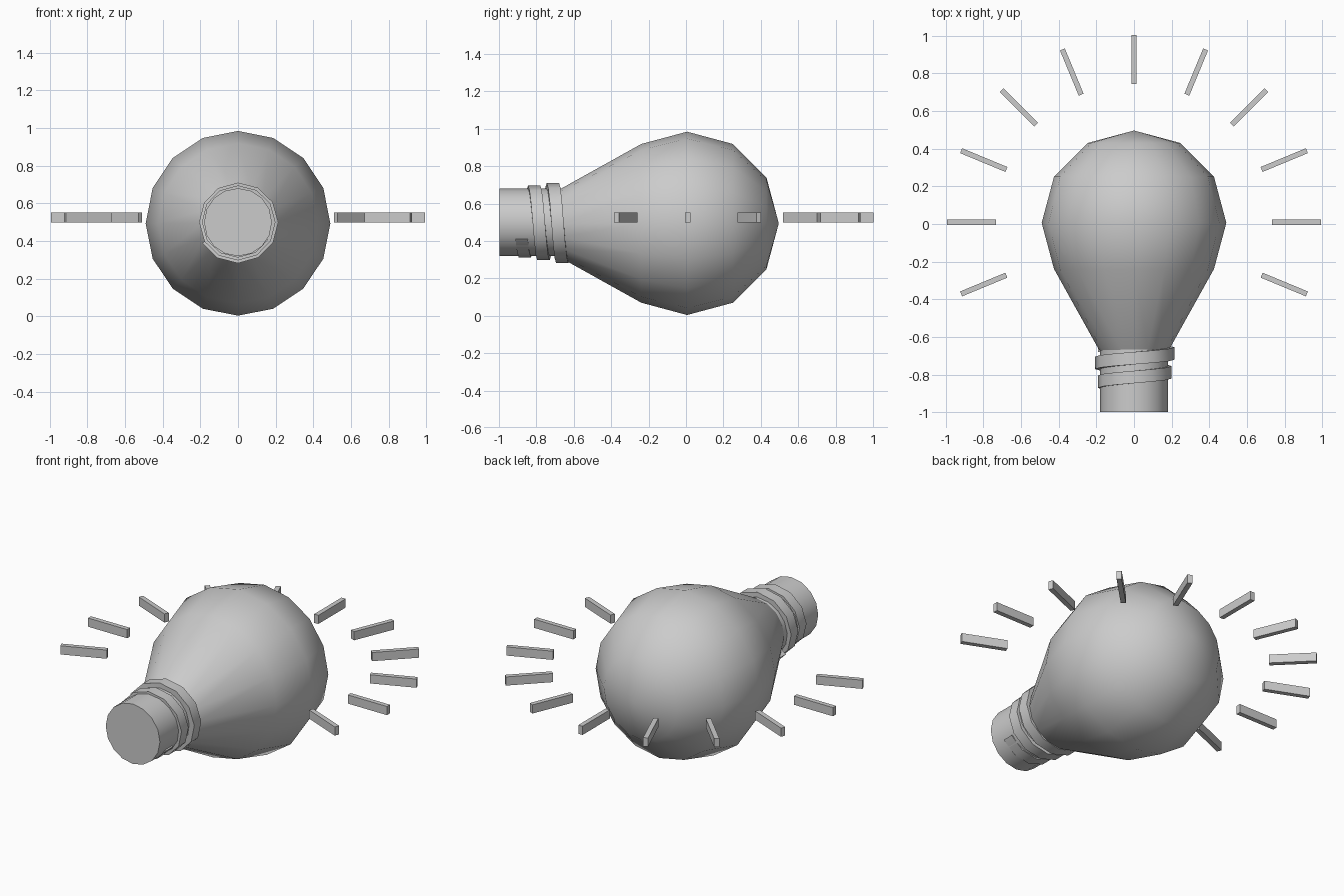
import bpy, bmesh
from math import sin, cos, radians, pi
from mathutils import Matrix

if "Cube" in bpy.data.objects:
    bpy.data.objects.remove(bpy.data.objects["Cube"])

AXIS_Z = 0.494
SIDES = 16


def finish(name, bm, smooth=None):
    bmesh.ops.remove_doubles(bm, verts=bm.verts, dist=1e-5)
    bmesh.ops.recalc_face_normals(bm, faces=bm.faces)
    mesh = bpy.data.meshes.new(name)
    bm.to_mesh(mesh)
    bm.free()
    ob = bpy.data.objects.new(name, mesh)
    bpy.context.collection.objects.link(ob)
    if smooth:
        bpy.ops.object.select_all(action='DESELECT')
        ob.select_set(True)
        bpy.context.view_layer.objects.active = ob
        bpy.ops.object.shade_smooth_by_angle(angle=radians(smooth))
    return ob


def lathe(name, profile, z, smooth):
    """Turn (y, radius) points around the lengthwise axis."""
    bm = bmesh.new()
    pts = [bm.verts.new((r, y, z)) for y, r in profile]
    edges = [bm.edges.new(p) for p in zip(pts, pts[1:])]
    bmesh.ops.spin(bm, geom=pts + edges, cent=(0, 0, z), axis=(0, 1, 0),
                   angle=2 * pi, steps=SIDES)
    return finish(name, bm, smooth)


# Glass: round end on 30 degree rings, then a straight taper to the neck
R = 0.49
dome = [(0.006 + R * cos(radians(a)), R * sin(radians(a))) for a in (0, 30, 60, 90, 120)]
lathe("glass_bulb", dome + [(-0.66, 0.19), (-0.69, 0.17)], AXIS_Z, 40)

# Socket cap with a closed flat end
lathe("screw_base", [(-0.64, 0.18), (-0.998, 0.18), (-0.998, 0)], 0.5, 40)

# Screw thread: flat band swept in a shrinking helix
bm = bmesh.new()
rows = []
for i in range(-5, 24):
    a = i * pi / 6
    y = -0.687 - 0.1 * a / (2 * pi)
    outer = 0.214 - 0.015 * a / (2 * pi)
    rows.append([bm.verts.new((r * cos(a), y + dy, 0.5 + r * sin(a)))
                 for r, dy in ((0.165, 0.033), (outer, 0.033),
                               (outer, -0.033), (0.165, -0.033))])
for p, q in zip(rows, rows[1:]):
    for k in range(4):
        n = (k + 1) % 4
        bm.faces.new((p[k], p[n], q[n], q[k]))
bm.faces.new(rows[0])
bm.faces.new(rows[-1])
finish("screw_thread", bm, 40)

# Light rays: eleven thin bars fanned around the glass
for i in range(11):
    bm = bmesh.new()
    place = (Matrix.Translation((0, 0.009, 0.525))
             @ Matrix.Rotation(radians(-22.5 + 22.5 * i), 4, 'Z')
             @ Matrix.Translation((0.863, 0, 0))
             @ Matrix.Diagonal((0.26, 0.028, 0.052, 1)))
    bmesh.ops.create_cube(bm, size=1, matrix=place)
    finish(f"light_ray_{i + 1}", bm)
